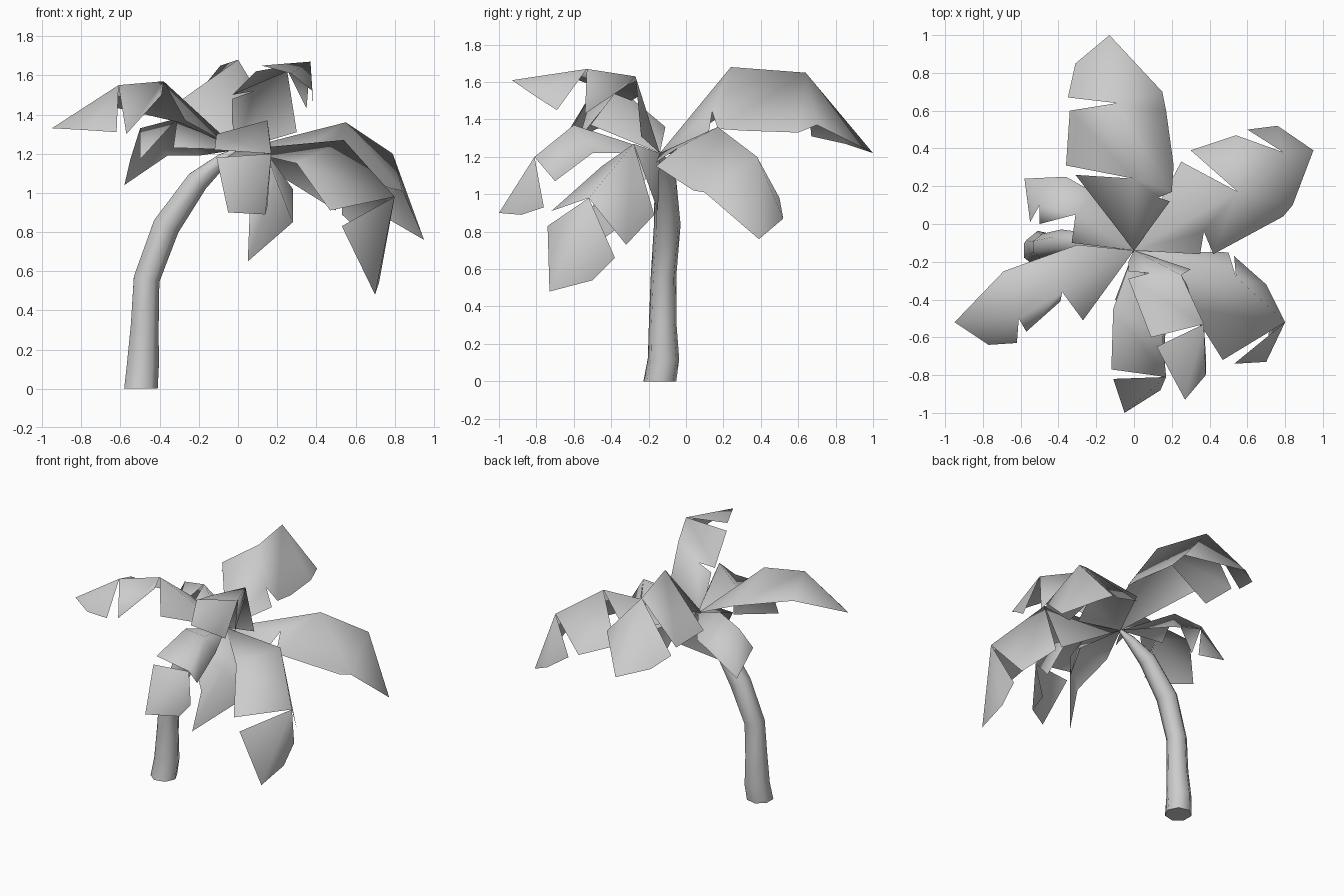
import bpy
import bmesh
from math import cos, sin, pi
from mathutils import Vector

cube = bpy.data.objects.get("Cube")
if cube:
    bpy.data.objects.remove(cube, do_unlink=True)

grey = bpy.data.materials.new("plain_grey")
grey.use_nodes = True
COLOUR = (0.6, 0.6, 0.6, 1)
grey.diffuse_color = COLOUR
grey.node_tree.nodes["Principled BSDF"].inputs["Base Color"].default_value = COLOUR

CROWN = Vector((0, -.14, 1.22))


def finish(name, bm, angle):
    """Turn a bmesh into a named, smoothly shaded object."""
    mesh = bpy.data.meshes.new(name)
    bm.to_mesh(mesh)
    bm.free()
    mesh.materials.append(grey)
    obj = bpy.data.objects.new(name, mesh)
    bpy.context.collection.objects.link(obj)
    bpy.ops.object.select_all(action='DESELECT')
    obj.select_set(True)
    bpy.context.view_layer.objects.active = obj
    bpy.ops.object.shade_smooth_by_angle(angle=angle)


def frond(name, spine, left, right):
    """Folded leaf: a ridge from the crown with one wing on each side.

    Each wing has three panels along the ridge, given by their outer points
    from root to tip. Panels that repeat a point are joined there; others
    meet only on the ridge and leave a torn notch.
    """
    bm = bmesh.new()
    ridge = [CROWN, *spine]
    for wing, flip in ((left, False), (right, True)):
        for start, end, outer in zip(ridge, ridge[1:], wing):
            loop = [bm.verts.new(p) for p in (start, end, *reversed(outer))]
            bm.faces.new(loop[::-1] if flip else loop)
    bmesh.ops.remove_doubles(bm, verts=bm.verts[:], dist=.001)
    # Turn the upper side of the leaf outward
    bm.normal_update()
    if sum(f.normal.z * f.calc_area() for f in bm.faces) < 0:
        bmesh.ops.reverse_faces(bm, faces=bm.faces[:])
    finish(name, bm, pi)


def trunk(name, path, sides=7):
    """Tapering tube through (centre, radius) rings, closed at both ends."""
    bm = bmesh.new()
    rings = []
    for i, (centre, radius) in enumerate(path):
        before = Vector(path[max(i - 1, 0)][0])
        after = Vector(path[min(i + 1, len(path) - 1)][0])
        axis = (after - before).normalized() if i else Vector((0, 0, 1))
        across = Vector((0, 1, 0)).cross(axis).normalized()
        depth = axis.cross(across)
        ring = []
        for k in range(sides):
            a = 2 * pi * k / sides
            offset = across * cos(a) + depth * sin(a)
            ring.append(bm.verts.new(Vector(centre) + offset * radius))
        rings.append(ring)
    for low, high in zip(rings, rings[1:]):
        for k in range(sides):
            n = (k + 1) % sides
            bm.faces.new((low[k], low[n], high[n], high[k]))
    bm.faces.new(rings[0][::-1])
    bm.faces.new(rings[-1])
    finish(name, bm, pi / 3)


# Leaning trunk
trunk("trunk", [
    ((-.5, -.14, 0), .09),
    ((-.49, -.12, .12), .086),
    ((-.48, -.125, .32), .075),
    ((-.47, -.12, .56), .07),
    ((-.37, -.1, .83), .073),
    ((-.21, -.11, 1.06), .06),
    ((-.08, -.13, 1.17), .035),
    ((0, -.14, 1.22), .012),
])

# Large frond rising to the back
frond("back_frond",
      [(0, .24, 1.68), (-.09, .64, 1.65), (-.13, 1, 1.22)],
      [[(-.31, .26, 1.46)],
       [(-.36, .31, 1.36), (-.34, .6, 1.34)],
       [(-.35, .67, 1.31), (-.31, .85, 1.27)]],
      [[(.19, .12, 1.32), (.13, .14, 1.44)],
       [(.13, .14, 1.44), (.2, .17, 1.35), (.21, .31, 1.34), (.17, .6, 1.33), (.15, .7, 1.37)],
       [(.15, .7, 1.37)]])

# Raised frond at the front
frond("upper_front_frond",
      [(.25, -.27, 1.63), (.37, -.53, 1.67), (.27, -.93, 1.61)],
      [[(.3, -.24, 1.31)],
       [(.28, -.32, 1.58), (.35, -.54, 1.43)],
       [(.38, -.69, 1.45), (.38, -.8, 1.52)]],
      [[(-.03, -.2, 1.36), (-.03, -.25, 1.48), (.08, -.26, 1.52)],
       [(.08, -.26, 1.52), (-.03, -.29, 1.5), (.09, -.6, 1.62)],
       [(.12, -.65, 1.65)]])

# Drooping frond at the front
frond("front_frond",
      [(.15, -.6, 1.37), (.17, -.81, 1.2), (-.05, -1, .9)],
      [[(.17, -.5, 1.22)],
       [(.17, -.5, 1.22), (.16, -.7, 1.07)],
       [(.15, -.76, .93), (.14, -.88, .89)]],
      [[(-.11, -.45, 1.3)],
       [(-.11, -.45, 1.3), (-.12, -.77, 1.22)],
       [(-.11, -.82, 1.18)]])

# Long frond on the model's right
frond("right_frond",
      [(-.38, -.36, 1.57), (-.61, -.5, 1.55), (-.95, -.52, 1.33)],
      [[(-.27, -.51, 1.37)],
       [(-.39, -.41, 1.5), (-.57, -.57, 1.3)],
       [(-.62, -.63, 1.31), (-.77, -.64, 1.32)]],
      [[(-.3, -.11, 1.36)],
       [(-.3, -.11, 1.36), (-.69, -.25, 1.45)],
       [(-.69, -.25, 1.45)]])

# Short frond curling down behind the trunk
frond("short_back_frond",
      [(-.31, .05, 1.38), (-.5, .1, 1.33), (-.58, .24, 1.04)],
      [[(-.33, -.1, 1.23)],
       [(-.5, 0, 1.17)],
       [(-.55, .01, 1.17)]],
      [[(-.2, .16, 1.19)],
       [(-.2, .16, 1.19), (-.36, .25, 1.19)],
       [(-.36, .25, 1.19)]])

# Long frond at the back on the model's left
frond("back_left_frond",
      [(.55, .17, 1.36), (.79, .38, 1.2), (.95, .39, .76)],
      [[(.25, .33, 1.18)],
       [(.3, .39, 1.1), (.54, .47, 1)],
       [(.6, .5, .98), (.76, .52, .87)]],
      [[(.35, -.16, 1.17), (.37, -.04, 1.25)],
       [(.37, -.04, 1.25), (.42, -.16, 1.15), (.79, .04, 1.02), (.84, .1, 1.01)],
       [(.84, .1, 1.01)]])

# Long frond at the front on the model's left
frond("front_left_frond",
      [(.54, -.28, 1.27), (.8, -.52, .98), (.7, -.73, .48)],
      [[(.5, -.15, .91)],
       [(.53, -.17, .89), (.7, -.32, .73)],
       [(.72, -.38, .66), (.72, -.5, .54)]],
      [[(.3, -.45, 1.15)],
       [(.3, -.45, 1.15), (.47, -.72, .91)],
       [(.53, -.74, .83)]])

# Small frond hanging below the crown
frond("hanging_frond",
      [(.15, -.33, 1.2), (.19, -.43, 1.08), (.05, -.6, .65)],
      [[(.28, -.25, 1.02)],
       [(.28, -.25, 1.02), (.28, -.32, .85)],
       [(.28, -.32, .85)]],
      [[(-.1, -.4, 1.15)],
       [(-.1, -.4, 1.15), (.06, -.51, .91)],
       [(.06, -.51, .91)]])
